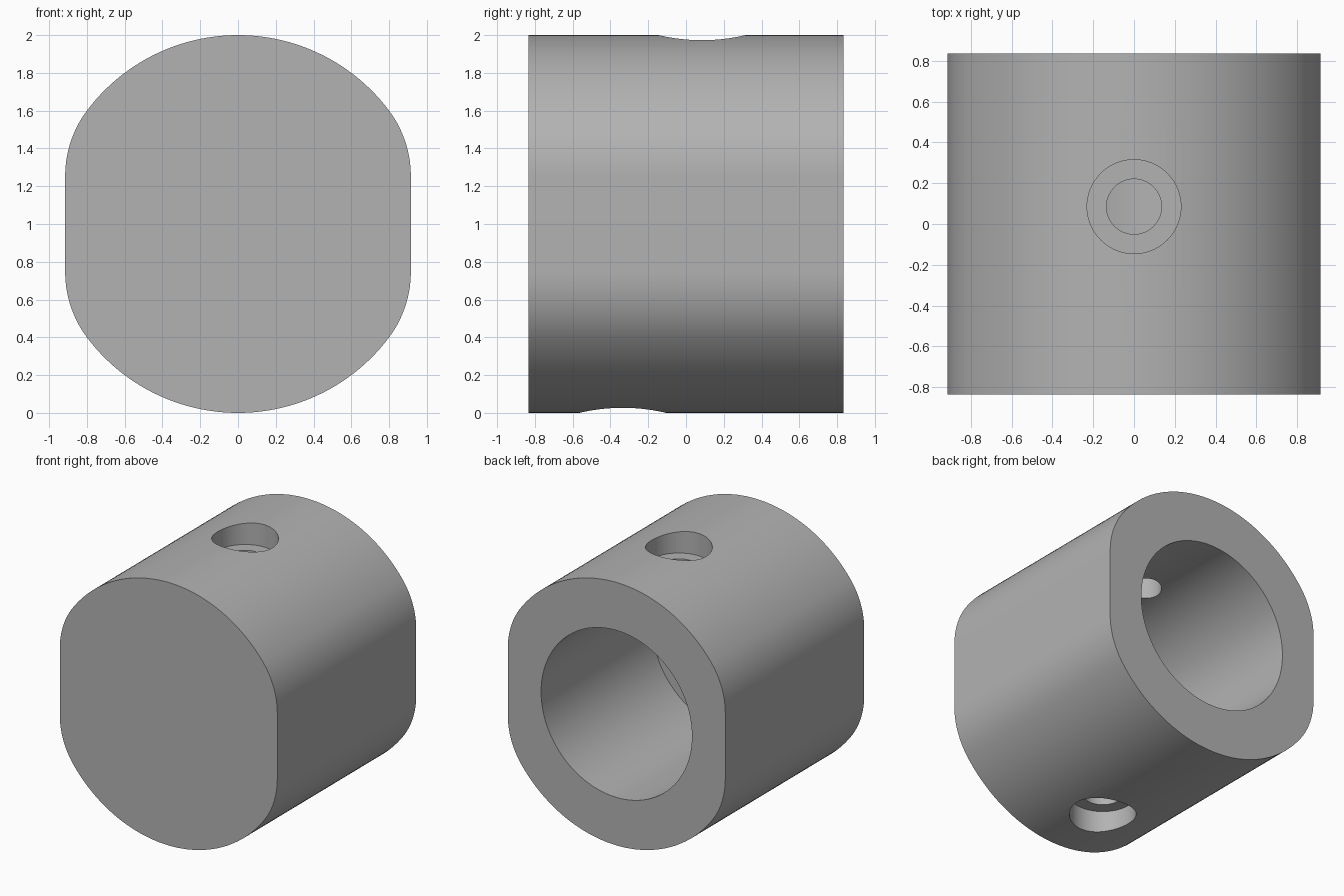
import bpy
import bmesh
from math import sin, cos, pi, atan2, radians
from mathutils import Matrix

if "Cube" in bpy.data.objects:
    bpy.data.objects.remove(bpy.data.objects["Cube"], do_unlink=True)

HALF_LEN = 0.835
MID_Z = 1.0
FLAT_X = 0.915       # side flats
FLOOR_Y = -0.50      # closed end of the bore
BORE_R = 0.635
SINK_DEPTH = 0.17

metal = bpy.data.materials.new("grey metal")
metal.use_nodes = True
grey = (0.45, 0.45, 0.45, 1)
metal.diffuse_color = grey
metal.node_tree.nodes["Principled BSDF"].inputs["Base Color"].default_value = grey


def add_object(name, bm):
    mesh = bpy.data.meshes.new(name)
    bmesh.ops.recalc_face_normals(bm, faces=bm.faces[:])
    bm.to_mesh(mesh)
    bm.free()
    mesh.materials.append(metal)
    obj = bpy.data.objects.new(name, mesh)
    bpy.context.collection.objects.link(obj)
    return obj


def cylinder(name, radius, start, end, axis, sides=96):
    """Cylinder running from start to end along the y or z axis."""
    bm = bmesh.new()
    bmesh.ops.create_cone(bm, cap_ends=True, segments=sides, radius1=radius,
                          radius2=radius, depth=(end - start).length)
    turn = Matrix.Rotation(pi / 2, 4, "X") if axis == "y" else Matrix()
    bm.transform(Matrix.Translation((start + end) / 2) @ turn)
    return add_object(name, bm)


def arc(cx, cz, r, a0, a1, n):
    return [(cx + r * cos(a0 + (a1 - a0) * i / n),
             cz + r * sin(a0 + (a1 - a0) * i / n)) for i in range(n + 1)]


# Body profile: unit circle blended into the side flats by tangent fillets
blend = atan2(0.6, 0.8)
fillet = (FLAT_X - cos(blend)) / (1 - cos(blend))
fx, fz = (1 - fillet) * cos(blend), (1 - fillet) * sin(blend)
quarter = arc(fx, fz, fillet, 0, blend, 14) + arc(0, 0, 1, blend, pi / 2, 24)[1:]
upper = quarter + [(-x, z) for x, z in reversed(quarter[:-1])]
outline = upper + [(-x, -z) for x, z in upper]

bm = bmesh.new()
cap = bm.faces.new([bm.verts.new((x, -HALF_LEN, z + MID_Z)) for x, z in outline])
sweep = bmesh.ops.extrude_face_region(bm, geom=[cap], use_keep_orig=True)
moved = [v for v in sweep["geom"] if isinstance(v, bmesh.types.BMVert)]
bmesh.ops.translate(bm, verts=moved, vec=(0, 2 * HALF_LEN, 0))
body = add_object("collar_body", bm)

# Blind bore, open at the back
V = Matrix.Identity(3).col
x_axis, y_axis, z_axis = (v.copy() for v in V)
mid = z_axis * MID_Z
cutters = [cylinder("bore_cutter", BORE_R, mid + y_axis * FLOOR_Y,
                    mid + y_axis * (HALF_LEN + 0.2), "y", 128)]

# Counterbored screw holes, one from above and one from below
for name, y, side in (("top", 0.085, 1), ("bottom", -0.335, -1)):
    centre = mid + y_axis * y
    outside = centre + z_axis * side * 1.2
    seat = centre + z_axis * side * (1 - SINK_DEPTH)
    cutters.append(cylinder(name + "_hole_cutter", 0.135,
                            centre + z_axis * side * 0.3, outside, "z", 64))
    cutters.append(cylinder(name + "_counterbore_cutter", 0.23, seat, outside, "z"))

bpy.context.view_layer.objects.active = body
for cutter in cutters:
    cutter.hide_render = True
    mod = body.modifiers.new(cutter.name, "BOOLEAN")
    mod.operation = "DIFFERENCE"
    mod.solver = "EXACT"
    mod.object = cutter
    bpy.ops.object.modifier_apply(modifier=mod.name)
    bpy.data.objects.remove(cutter, do_unlink=True)

# Smooth curved walls with crisp rims
bpy.ops.object.select_all(action="DESELECT")
body.select_set(True)
bpy.ops.object.shade_smooth_by_angle(angle=radians(30))
